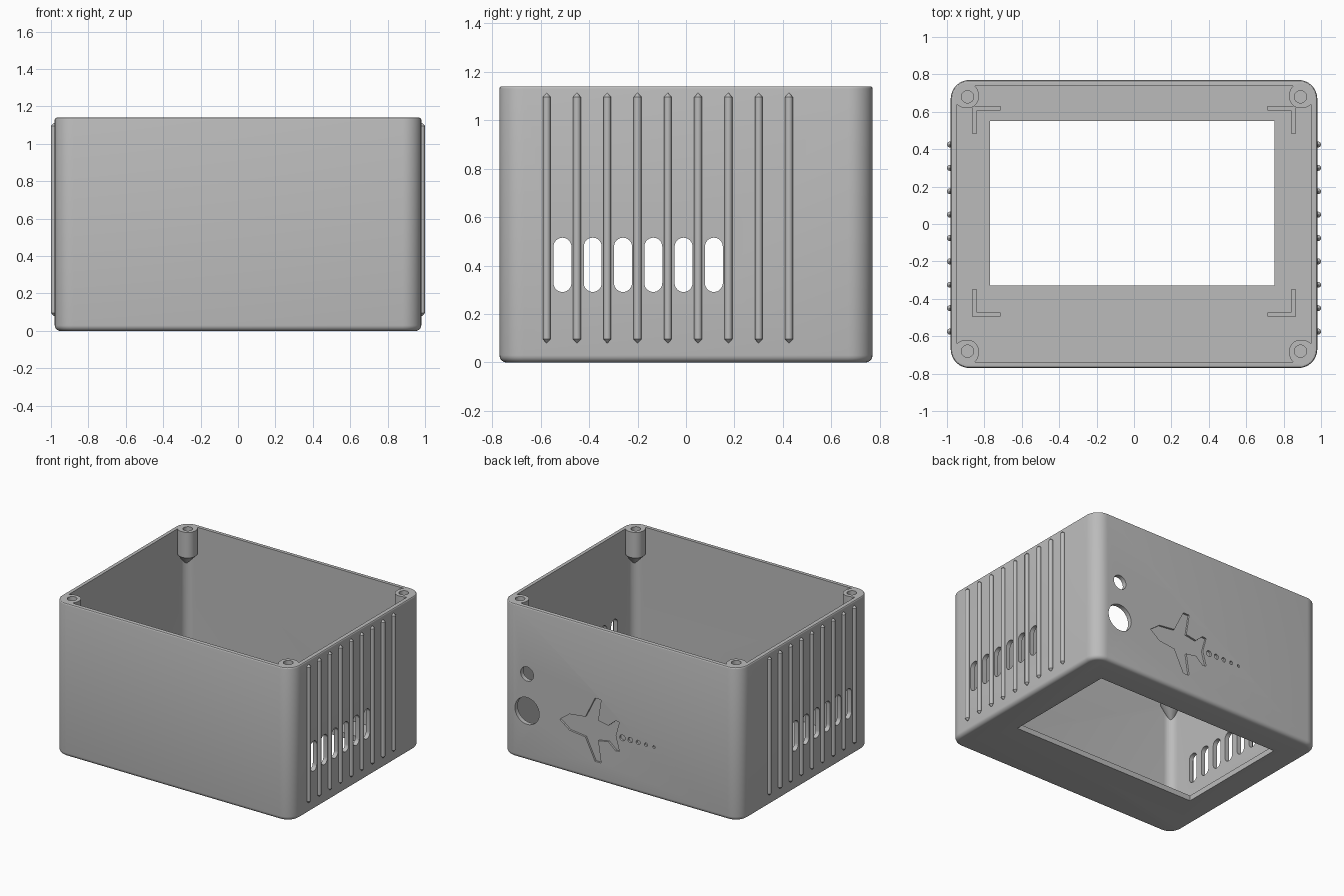
import bpy, bmesh
from math import sin, cos, pi
from mathutils import Vector

if "Cube" in bpy.data.objects:
    bpy.data.objects.remove(bpy.data.objects["Cube"], do_unlink=True)

grey = bpy.data.materials.new("plain grey plastic")
grey.use_nodes = True
GREY = (0.5, 0.5, 0.5, 1)
grey.diffuse_color = GREY
grey.node_tree.nodes["Principled BSDF"].inputs["Base Color"].default_value = GREY

HX, HY, H, R = 0.98, 0.77, 1.14, 0.1   # case half sizes, height, corner radius
FLOOR, WALL = 0.04, 0.033
SIDES = (-1, 1)


def ring(cx, cy, hx, hy, r, z, n=8):
    """Rounded rectangle outline at height z (sharp when r is 0)."""
    pts = []
    for k, (sx, sy) in enumerate(((1, 1), (-1, 1), (-1, -1), (1, -1))):
        for i in range(n + 1 if r else 1):
            a = (k + i / n) * pi / 2
            pts.append(Vector((cx + sx * (hx - r) + r * cos(a),
                               cy + sy * (hy - r) + r * sin(a), z)))
    return pts


def prism(cx, cy, hx, hy, r, z0, z1):
    return [ring(cx, cy, hx, hy, r, z) for z in (z0, z1)]


def across(rings):      # (a, b, t) drawn on the side walls
    return [[Vector((p.z, p.x, p.y)) for p in loop] for loop in rings]


def on_back(rings):     # (a, b, t) drawn on the back wall
    return [[Vector((p.x, p.z, p.y)) for p in loop] for loop in rings]


def part(name, lofts):
    """One object made of capped lofts."""
    bm = bmesh.new()
    for rings in lofts:
        rows = [[bm.verts.new(p) for p in loop] for loop in rings]
        n = len(rows[0])
        for low, high in zip(rows, rows[1:]):
            for i in range(n):
                j = (i + 1) % n
                bm.faces.new((low[i], low[j], high[j], high[i]))
        bm.faces.new(rows[0][::-1])
        bm.faces.new(rows[-1])
    bmesh.ops.remove_doubles(bm, verts=bm.verts, dist=1e-5)
    bmesh.ops.recalc_face_normals(bm, faces=bm.faces)
    mesh = bpy.data.meshes.new(name)
    bm.to_mesh(mesh)
    bm.free()
    mesh.materials.append(grey)
    obj = bpy.data.objects.new(name, mesh)
    bpy.context.collection.objects.link(obj)
    return obj


def select(obj):
    bpy.ops.object.select_all(action='DESELECT')
    obj.select_set(True)
    bpy.context.view_layer.objects.active = obj


def combine(target, tool, operation):
    tool.hide_render = True
    mod = target.modifiers.new(tool.name, 'BOOLEAN')
    mod.operation, mod.solver, mod.object = operation, 'EXACT', tool
    select(target)
    bpy.ops.object.modifier_apply(modifier=mod.name)
    bpy.data.objects.remove(tool, do_unlink=True)


# case body with a rounded bottom edge and a softened rim
outline = []
for i in range(7):
    a = i / 6 * pi / 2
    outline.append((0.03 * (1 - sin(a)), 0.03 * (1 - cos(a))))
for i in range(4):
    a = i / 3 * pi / 2
    outline.append((0.01 * (1 - cos(a)), H - 0.01 * (1 - sin(a))))
case = part("case", [[ring(0, 0, HX - d, HY - d, R - d, z) for d, z in outline]])
cavity = part("cavity", [prism(0, 0, HX - WALL, HY - WALL, R - WALL, FLOOR, H + 0.2)])
combine(case, cavity, 'DIFFERENCE')

# corner screw posts, tapering into the wall corners
posts = []
for sx in SIDES:
    for sy in SIDES:
        posts.append([ring(sx * 0.94, sy * 0.73, 0.004, 0.004, 0.003, 0.85),
                      ring(sx * 0.895, sy * 0.685, 0.065, 0.065, 0.058, 0.95),
                      ring(sx * 0.895, sy * 0.685, 0.065, 0.065, 0.058, H)])
combine(case, part("posts", posts), 'UNION')

# display window, screw holes, vent slots and round sockets
cuts = [prism(-0.01, 0.11, 0.76, 0.44, 0, -0.1, 0.15)]
for sx in SIDES:
    for sy in SIDES:
        cuts.append(prism(sx * 0.89, sy * 0.68, 0.033, 0.033, 0.033, 0.99, H + 0.1))
for i in range(6):
    cuts.append(across(prism(-0.51 + 0.125 * i, 0.403, 0.037, 0.112, 0.037, -1.1, 1.1)))
for z, r in ((0.37, 0.1), (0.645, 0.053)):
    cuts.append(on_back(prism(0.77, z, r, r, r, 0.69, 0.9)))

# engraved aeroplane with a dotted trail
ENGRAVE, TRAIL_Z = HY - 0.014, 0.38
half = [(0.42, 0.06), (0.29, 0.075), (0.21, 0.235), (0.16, 0.235), (0.185, 0.075),
        (0.1, 0.06), (0.04, 0.112), (0.01, 0.108)]
plane = [(0.5, 0)] + half + [(0.04, 0)] + [(x, -z) for x, z in reversed(half)]
cuts.append([[Vector((x, y, TRAIL_Z + z)) for x, z in plane] for y in (ENGRAVE, 0.9)])
for i in range(5):
    r = 0.022 - 0.003 * i
    cuts.append(on_back(prism(-0.015 - 0.065 * i, TRAIL_Z, r, r, r, ENGRAVE, 0.9)))
combine(case, part("cutouts", cuts), 'DIFFERENCE')

# pointed grip ribs on both sides
objects = [case]
for name, s in (("right_ribs", -1), ("left_ribs", 1)):
    ribs = []
    for i in range(9):
        y = -0.575 + 0.125 * i
        ribs.append([ring(s * 0.984, y, r, r, r, z, 4) for r, z in
                     ((0.001, 0.08), (0.016, 0.096), (0.016, 1.096), (0.001, 1.112))])
    objects.append(part(name, ribs))

# L-shaped locating brackets on the floor
brackets = []
for s in SIDES:
    for y, d in ((0.63, -1), (-0.495, 1)):
        x0, x1, x2 = s * 0.865, s * 0.84, s * 0.715
        y1, y2 = y + d * 0.022, y + d * 0.145
        shape = [(x0, y), (x2, y), (x2, y1), (x1, y1), (x1, y2), (x0, y2)]
        brackets.append([[Vector((px, py, z)) for px, py in shape]
                         for z in (FLOOR - 0.005, FLOOR + 0.06)])
objects.append(part("floor_brackets", brackets))

for obj in objects:
    select(obj)
    bpy.ops.object.shade_smooth_by_angle(angle=pi / 6)
